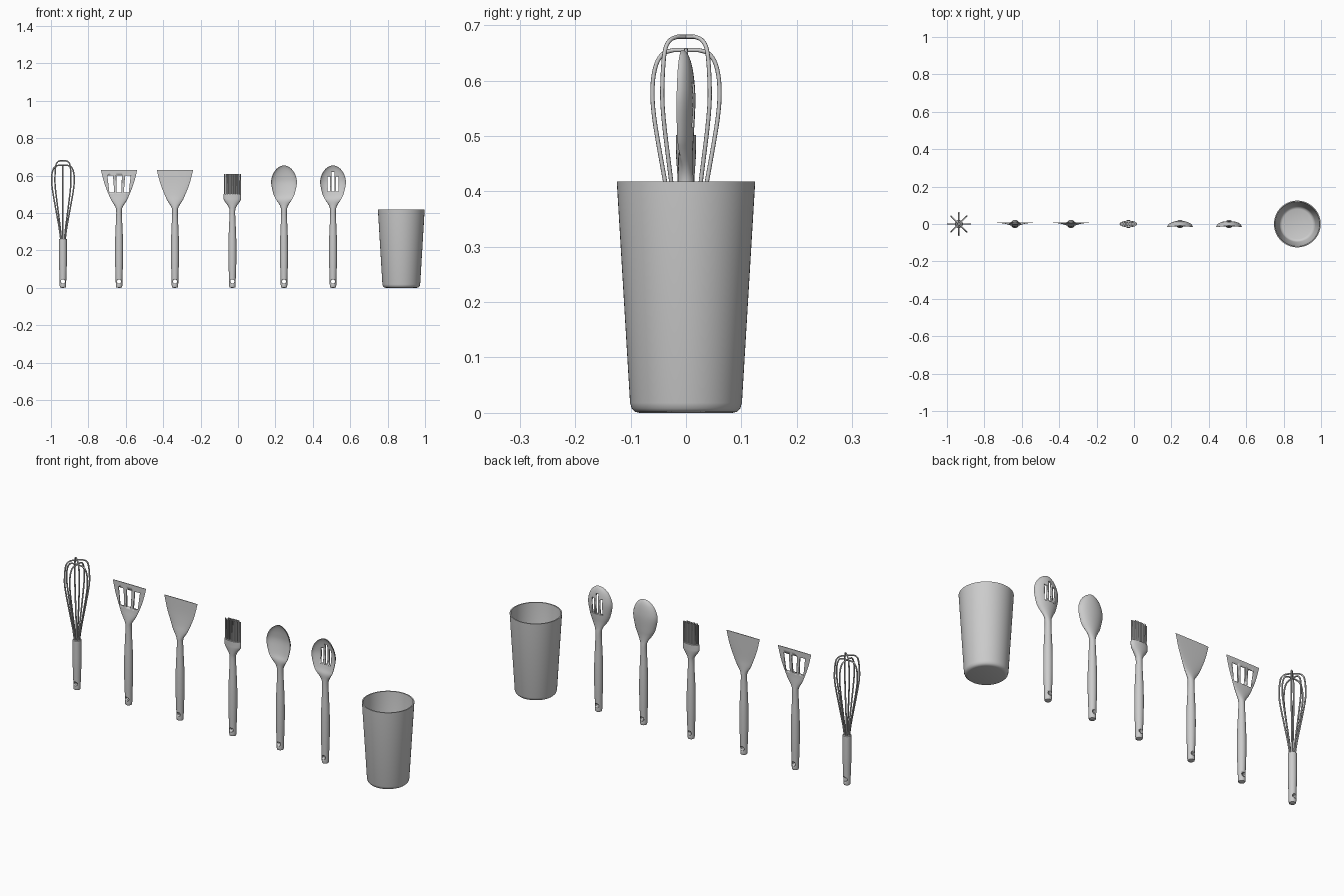
import bpy, bmesh, math
from mathutils import Matrix, Vector

if "Cube" in bpy.data.objects:
    bpy.data.objects.remove(bpy.data.objects["Cube"])

grey = bpy.data.materials.new("light grey")
grey.use_nodes = True
COLOUR = (0.6, 0.6, 0.6, 1)
grey.diffuse_color = COLOUR
grey.node_tree.nodes["Principled BSDF"].inputs["Base Color"].default_value = COLOUR


def finish(name, bm, x, angle=40):
    mesh = bpy.data.meshes.new(name)
    bmesh.ops.recalc_face_normals(bm, faces=bm.faces)
    bm.to_mesh(mesh)
    bm.free()
    mesh.materials.append(grey)
    ob = bpy.data.objects.new(name, mesh)
    ob.location.x = x
    bpy.context.collection.objects.link(ob)
    bpy.ops.object.select_all(action='DESELECT')
    ob.select_set(True)
    bpy.context.view_layer.objects.active = ob
    bpy.ops.object.shade_smooth_by_angle(angle=math.radians(angle))
    return ob


def spline(rows, steps=4):
    """Catmull-Rom curve through tuples of any width."""
    pts = [Vector(r) for r in rows]
    out = []
    for i in range(len(pts) - 1):
        a, b, c, d = pts[max(i - 1, 0)], pts[i], pts[i + 1], pts[min(i + 2, len(pts) - 1)]
        for k in range(steps):
            t = k / steps
            out.append(b + (c - a) * t / 2 + (a * 2 - b * 5 + c * 4 - d) * t * t / 2
                       + (b * 3 - a - c * 3 + d) * t ** 3 / 2)
    return out + [pts[-1]]


def loft(name, x, rows, n=32):
    """Rows: height, half width, middle y, depth behind, depth in front."""
    bm = bmesh.new()
    rings = []
    for z, w, y, back, front in spline(rows):
        ring = []
        for i in range(n):
            a = math.tau * i / n
            s = math.sin(a)
            ring.append(bm.verts.new((w * math.cos(a), y + s * (back if s > 0 else front), z)))
        rings.append(ring)
    for low, high in zip(rings, rings[1:]):
        for i in range(n):
            j = (i + 1) % n
            bm.faces.new((low[i], low[j], high[j], high[i]))
    bm.faces.new(rings[0][::-1])
    # the end cap is a strip, so it also suits a hollow section
    top = rings[-1]
    for i in range(n // 2):
        quad = [top[i], top[i + 1], top[-i - 1], top[-i % n]]
        bm.faces.new(list(dict.fromkeys(quad)))
    return finish(name, bm, x)


def cut(ob, outlines):
    """Cut x-z outlines right through the part from front to back."""
    bm = bmesh.new()
    for outline in outlines:
        face = bm.faces.new([bm.verts.new((px, -0.1, pz)) for px, pz in outline])
        new = bmesh.ops.extrude_face_region(bm, geom=[face])["geom"]
        bmesh.ops.translate(bm, vec=(0, 0.2, 0),
                            verts=[v for v in new if isinstance(v, bmesh.types.BMVert)])
    cutter = finish("cutter", bm, ob.location.x)
    cutter.hide_render = True
    bpy.context.view_layer.update()
    mod = ob.modifiers.new("cut", 'BOOLEAN')
    mod.operation, mod.solver, mod.object = 'DIFFERENCE', 'EXACT', cutter
    bpy.context.view_layer.objects.active = ob
    # cut before the smoothing modifier
    bpy.ops.object.modifier_move_to_index(modifier="cut", index=0)
    bpy.ops.object.modifier_apply(modifier="cut")
    bpy.data.objects.remove(cutter)


def round_row(z, r, d=None):
    d = d or r
    return (z, r, 0, d, d)


hang_hole = [(0.011 * math.cos(math.tau * i / 20), 0.034 + 0.011 * math.sin(math.tau * i / 20))
             for i in range(20)]
grip = [round_row(z, r) for z, r in
        ((0, 0.006), (0.002, 0.013), (0.008, 0.017), (0.05, 0.018), (0.14, 0.021), (0.25, 0.021))]
shaft = grip + [round_row(0.35, 0.017), round_row(0.41, 0.015)]

# spatulas
blade = [(0.435, 0.021, 0, 0.013, 0.014), (0.465, 0.04, 0.002, 0.009, 0.012),
         (0.5, 0.056, 0.004, 0.005, 0.008), (0.56, 0.079, 0.006, 0.003, 0.004),
         (0.63, 0.097, 0.007, 0.002, 0.002)]
slots = [[(m * 0.9 - 0.013, 0.51), (m * 0.9 + 0.013, 0.51), (m * 1.1 + 0.015, 0.6), (m * 1.1 - 0.015, 0.6)]
         for m in (-0.043, 0, 0.043)]
cut(loft("slotted_spatula", -0.636, shaft + blade), slots + [hang_hole])
cut(loft("solid_spatula", -0.337, shaft + blade), [hang_hole])

# spoons, hollow in front
bowl = [(0.44, 0.022, -0.002, 0.014, 0.012), (0.47, 0.041, -0.012, 0.024, 0.001),
        (0.5, 0.056, -0.016, 0.03, -0.014), (0.56, 0.069, -0.017, 0.034, -0.026),
        (0.6, 0.062, -0.016, 0.031, -0.023), (0.63, 0.045, -0.014, 0.024, -0.016),
        (0.648, 0.023, -0.011, 0.014, -0.007), (0.654, 0.005, -0.009, 0.006, -0.001)]
cut(loft("solid_spoon", 0.246, shaft + bowl), [hang_hole])
spoon_slots = [[(m - 0.007, 0.515), (m + 0.007, 0.515), (m + 0.007, top), (m - 0.007, top)]
               for m, top in ((-0.023, 0.595), (0, 0.62), (0.023, 0.595))]
cut(loft("slotted_spoon", 0.508, shaft + bowl), spoon_slots + [hang_hole])

# brush
collar = [round_row(0.435, 0.022, 0.016), round_row(0.465, 0.043, 0.018),
          round_row(0.48, 0.047, 0.018), round_row(0.502, 0.047, 0.018)]
cut(loft("brush_handle", -0.03, shaft + collar), [hang_hole])
bm = bmesh.new()
for row, count in ((-1, 8), (0, 11), (1, 8)):
    for i in range(count):
        x = (i - (count - 1) / 2) * 0.0085
        bmesh.ops.create_cone(bm, cap_ends=True, segments=8, radius1=0.0035, radius2=0.003,
                              depth=0.112, matrix=Matrix.Translation((x, row * 0.0095, 0.551)))
finish("brush_bristles", bm, -0.03)

# whisk
whisk_handle = grip + [round_row(0.258, 0.02), round_row(0.262, 0.016)]
cut(loft("whisk_handle", -0.936, whisk_handle), [hang_hole])
for i in range(4):
    top = 0.679 if i % 2 else 0.655
    half = [(0.011, 0.25), (0.02, 0.32), (0.04, 0.43), (0.057, 0.53), (0.0605, 0.585),
            (0.055, top - 0.03), (0.042, top - 0.007), (0.022, top)]
    side = spline(half, 5)
    path = [(r, z) for r, z in side] + [(-r, z) for r, z in reversed(side)]
    curve = bpy.data.curves.new("whisk_wire", 'CURVE')
    curve.dimensions = '3D'
    curve.bevel_depth = 0.0038
    curve.bevel_resolution = 2
    curve.use_fill_caps = True
    curve.materials.append(grey)
    line = curve.splines.new('POLY')
    line.points.add(len(path) - 1)
    for p, (r, z) in zip(line.points, path):
        p.co = (r, 0, z, 1)
    wire = bpy.data.objects.new("whisk_wire", curve)
    wire.location.x = -0.936
    wire.rotation_euler.z = i * math.pi / 4
    bpy.context.collection.objects.link(wire)

# cup, turned from one profile
profile = [(0, 0), (0.084, 0), (0.092, 0.002), (0.098, 0.008), (0.101, 0.018), (0.125, 0.418),
           (0.119, 0.418), (0.096, 0.025), (0.09, 0.014), (0.08, 0.01), (0, 0.01)]
bm = bmesh.new()
points = [bm.verts.new((r, 0, z)) for r, z in profile]
edges = [bm.edges.new(pair) for pair in zip(points, points[1:])]
bmesh.ops.spin(bm, geom=points + edges, cent=(0, 0, 0), axis=(0, 0, 1), angle=math.tau, steps=64)
bmesh.ops.remove_doubles(bm, verts=bm.verts, dist=0.0001)
finish("utensil_cup", bm, 0.873)
